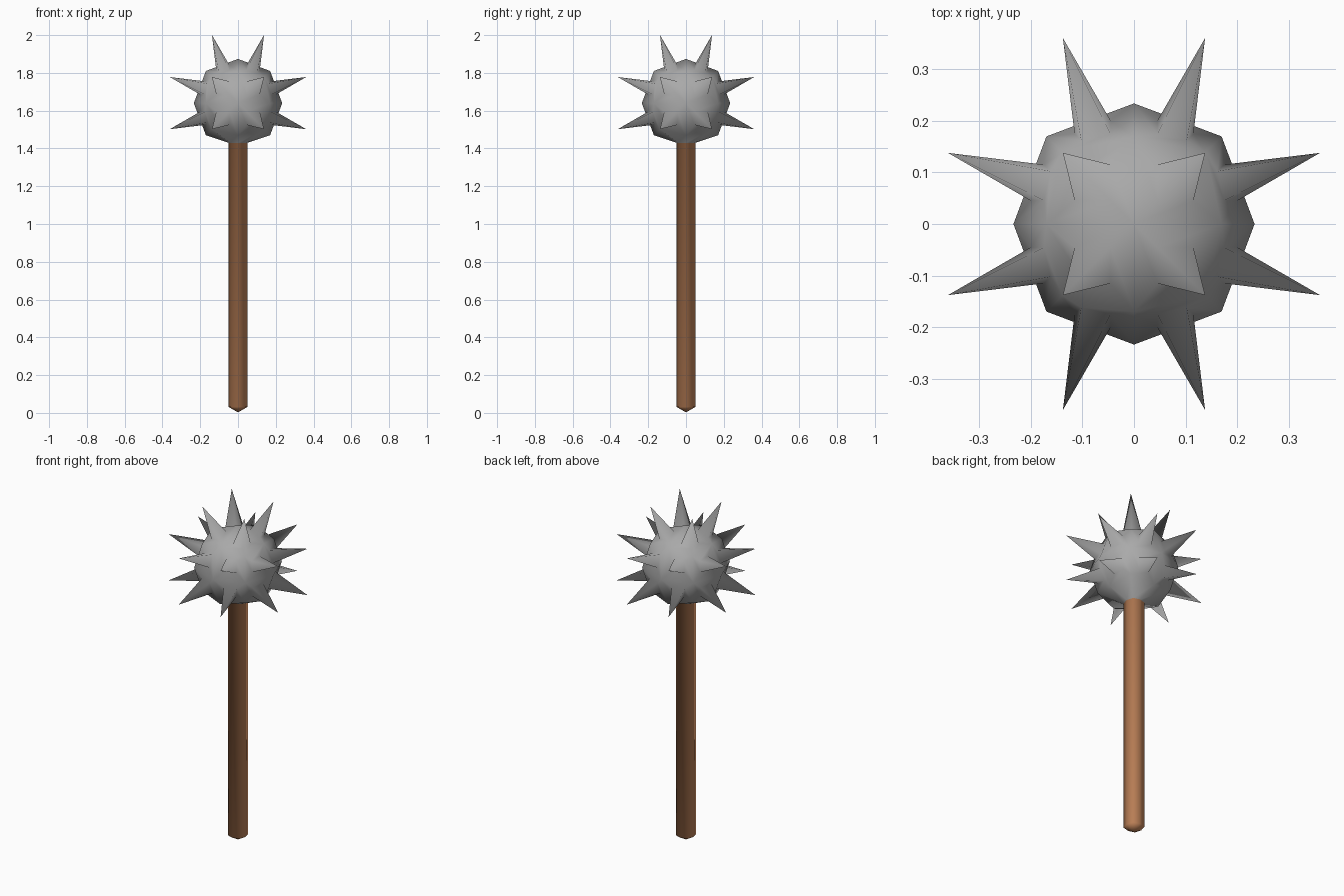
import bpy, bmesh
from mathutils import Vector

if "Cube" in bpy.data.objects:
    bpy.data.objects.remove(bpy.data.objects["Cube"])

CENTRE = Vector((0, 0, 1.64))
NECK_Z, FOOT_Z = 1.43, 0.032


def material(name, colour):
    mat = bpy.data.materials.new(name)
    mat.diffuse_color = (*colour, 1)
    mat.use_nodes = True
    mat.node_tree.nodes["Principled BSDF"].inputs["Base Color"].default_value = mat.diffuse_color
    return mat


def extrude_rim(bm, edges, place):
    """Extrude an open rim, move the new verts, return new edges and faces."""
    geom = bmesh.ops.extrude_edge_only(bm, edges=edges)["geom"]
    for v in geom:
        if isinstance(v, bmesh.types.BMVert):
            v.co = place(v.co)
    return ([g for g in geom if isinstance(g, bmesh.types.BMEdge) and g.is_boundary],
            [g for g in geom if isinstance(g, bmesh.types.BMFace)])


def neck(co):
    """Eight-sided handle section, a little wider on the diagonals."""
    diagonal = min(abs(co.x), abs(co.y)) > 0.01
    flat = Vector((co.x, co.y, 0)).normalized() * (0.056 if diagonal else 0.051)
    return flat + Vector((0, 0, NECK_Z))


# Head: cube with 2x2 quads per side, rounded into a ball
bm = bmesh.new()
bmesh.ops.create_cube(bm, size=2)
bmesh.ops.subdivide_edges(bm, edges=bm.edges[:], cuts=1, use_grid_fill=True)
size = {1: 0.234, 2: 0.17, 3: 0.139}    # face centre, edge middle, corner
for v in bm.verts:
    v.co = Vector([round(c) for c in v.co])
    v.co = CENTRE + v.co * size[sum(abs(round(c)) for c in v.co)]

# Open the underside, draw it in to the neck, then pull out the handle
bottom = min(bm.verts, key=lambda v: v.co.z)
bmesh.ops.delete(bm, geom=[bottom], context='VERTS')
quads = bm.faces[:]
rim = [e for e in bm.edges if e.is_boundary]
rim, _ = extrude_rim(bm, rim, neck)
rim, wood = extrude_rim(bm, rim, lambda co: Vector((co.x, co.y, FOOT_Z)))

# Shallow pointed end of the handle
end = bm.verts.new((0, 0, 0.003))
wood += [bm.faces.new((*e.verts, end)) for e in rim]
for f in wood:
    f.material_index = 1

# Spikes: a four-sided point grows from an inset in every remaining quad
for f in quads:
    corners = f.verts[:]
    mid = f.calc_center_median()
    out = mid - CENTRE
    big = max(abs(c) for c in out)
    tip = bm.verts.new(CENTRE + Vector(
        [(0.361 if abs(c) > big - 0.01 else 0.138) * (1 if c > 0 else -1) for c in out]))
    base = [bm.verts.new(mid.lerp(v.co, 0.41)) for v in corners]
    bm.faces.remove(f)
    for i in range(4):
        j = (i + 1) % 4
        bm.faces.new((corners[i], corners[j], base[j], base[i]))
        bm.faces.new((base[i], base[j], tip))

# One continuous smooth skin, so the shading flows from head into handle
bmesh.ops.recalc_face_normals(bm, faces=bm.faces)
for f in bm.faces:
    f.smooth = True
mesh = bpy.data.meshes.new("spiked_mace")
bm.to_mesh(mesh)
bm.free()
mesh.materials.append(material("iron", (0.4, 0.4, 0.4)))
mesh.materials.append(material("wood", (0.58, 0.25, 0.11)))
mace = bpy.data.objects.new("spiked_mace", mesh)
bpy.context.collection.objects.link(mace)
